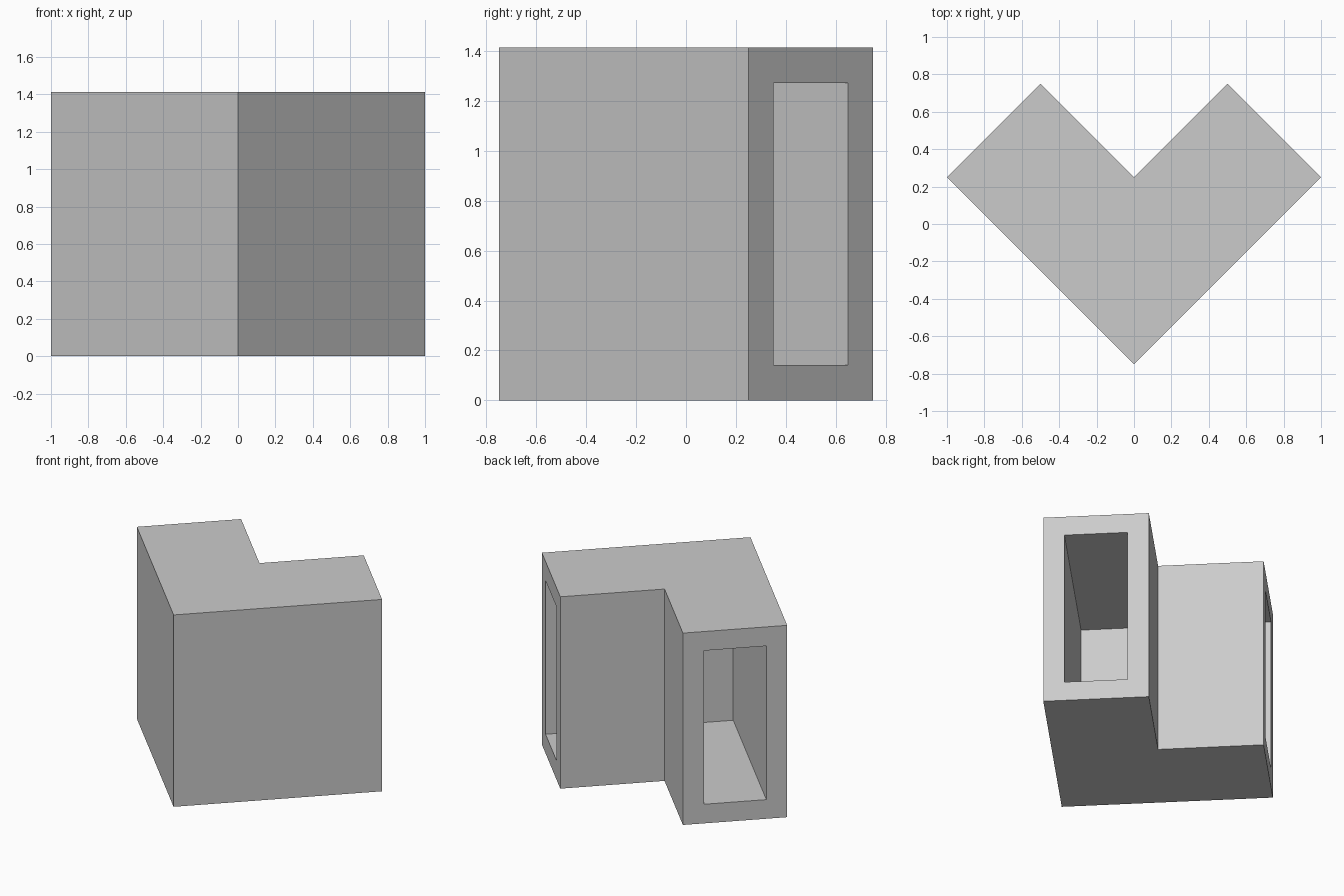
import bpy
import bmesh

if "Cube" in bpy.data.objects:
    bpy.data.objects.remove(bpy.data.objects["Cube"], do_unlink=True)

HEIGHT = 1.414
WALL = 0.141

# Light grey material
grey = bpy.data.materials.new("light_grey")
grey.use_nodes = True
grey.diffuse_color = (0.6, 0.6, 0.6, 1)
grey.node_tree.nodes["Principled BSDF"].inputs["Base Color"].default_value = (0.6, 0.6, 0.6, 1)


def elbow(outer_y, inner_y, tip_outer, tip_inner):
    """Plan of a right-angled elbow, mirrored about x = 0."""
    right = [tip_outer, tip_inner]
    left = [(-x, y) for x, y in reversed(right)]
    return [(0, outer_y), *right, (0, inner_y), *left]


outer = elbow(-0.75, 0.25, (1, 0.25), (0.5, 0.75))
inner = elbow(-0.55, 0.05, (0.9, 0.35), (0.6, 0.65))

bm = bmesh.new()


def ring(points, z):
    return [bm.verts.new((x, y, z)) for x, y in points]


# Outer shell and inner passage share the same plan layout
out_low, out_high = ring(outer, 0), ring(outer, HEIGHT)
in_low, in_high = ring(inner, WALL), ring(inner, HEIGHT - WALL)
OPEN_ENDS = (1, 4)

for low, high in ((out_low, out_high), (in_low, in_high)):
    bm.faces.new(low)
    bm.faces.new(high)
    for i in range(6):
        if i not in OPEN_ENDS:
            j = (i + 1) % 6
            bm.faces.new((low[i], low[j], high[j], high[i]))

# Rectangular frames around the two open ends
for i in OPEN_ENDS:
    frame = [out_low[i], out_low[i + 1], out_high[i + 1], out_high[i]]
    hole = [in_low[i], in_low[i + 1], in_high[i + 1], in_high[i]]
    for k in range(4):
        n = (k + 1) % 4
        bm.faces.new((frame[k], frame[n], hole[n], hole[k]))

bmesh.ops.recalc_face_normals(bm, faces=bm.faces)
mesh = bpy.data.meshes.new("elbow_duct")
bm.to_mesh(mesh)
bm.free()
mesh.materials.append(grey)
duct = bpy.data.objects.new("elbow_duct", mesh)
bpy.context.collection.objects.link(duct)
